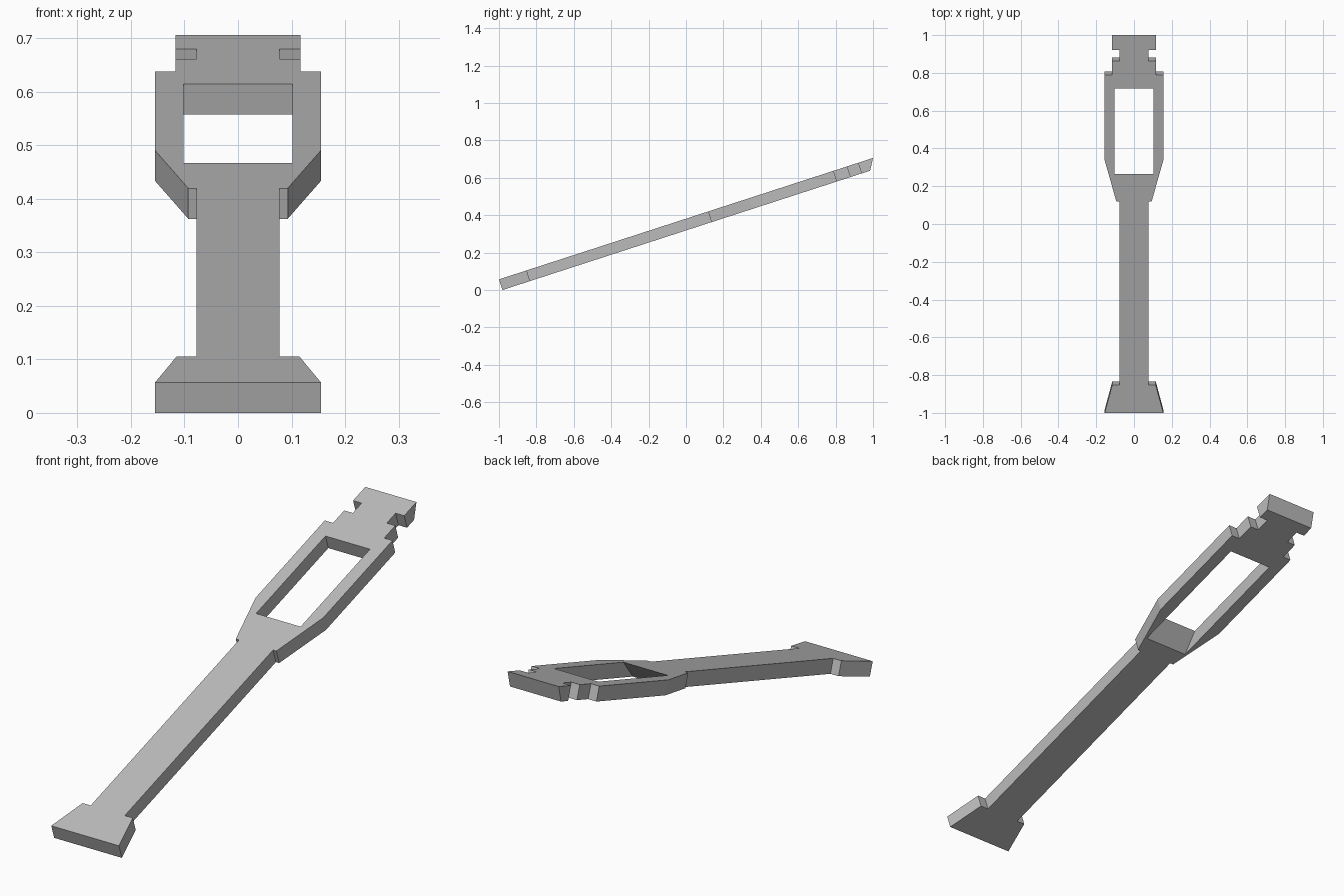
import bpy
import bmesh
from mathutils import Vector

cube = bpy.data.objects.get("Cube")
if cube:
    bpy.data.objects.remove(cube, do_unlink=True)

SLOPE = 0.3245                        # rise of the tilted plate
DROP = Vector((0, 0.0185, -0.057))    # square thickness of the plate
ALONG = Vector((0, 1, SLOPE))


def on_top(x, y):
    return Vector((x, y, 0.057 + SLOPE * (y + 1)))


# Half outline: flared foot, shaft, widened frame, notched head
half = [(0.155, -1), (0.115, -0.852), (0.078, -0.852), (0.078, 0.118),
        (0.093, 0.118), (0.155, 0.336), (0.155, 0.789), (0.117, 0.789),
        (0.117, 0.862), (0.078, 0.862), (0.078, 0.92), (0.117, 0.92),
        (0.117, 1)]
outline = half + [(-x, y) for x, y in reversed(half)]
window = [(-0.102, 0.264), (0.102, 0.264), (0.102, 0.718), (-0.102, 0.718)]

# Slide along the slope for the undercut lower edges
undercut = {1: -0.034, 0.264: -0.08}

bm = bmesh.new()
caps = [[], []]
for loop in (outline, window):
    top = [bm.verts.new(on_top(x, y)) for x, y in loop]
    low = [bm.verts.new(on_top(x, y) + DROP + ALONG * undercut.get(y, 0))
           for x, y in loop]
    for i in range(len(loop)):
        j = (i + 1) % len(loop)
        bm.faces.new((top[i], top[j], low[j], low[i]))
        caps[0].append(bm.edges.get((top[i], top[j])))
        caps[1].append(bm.edges.get((low[i], low[j])))

# Close the upper and lower faces around the window
normal = Vector((0, -SLOPE, 1)).normalized()
for edges, n in zip(caps, (normal, -normal)):
    bmesh.ops.triangle_fill(bm, edges=edges, use_beauty=True, normal=n)
bmesh.ops.recalc_face_normals(bm, faces=bm.faces)

mesh = bpy.data.meshes.new("slotted_lever")
bm.to_mesh(mesh)
bm.free()
lever = bpy.data.objects.new("slotted_lever", mesh)
bpy.context.collection.objects.link(lever)

# Plain grey
grey = bpy.data.materials.new("grey")
grey.use_nodes = True
color = (0.5, 0.5, 0.5, 1)
grey.diffuse_color = color
grey.node_tree.nodes["Principled BSDF"].inputs["Base Color"].default_value = color
mesh.materials.append(grey)
